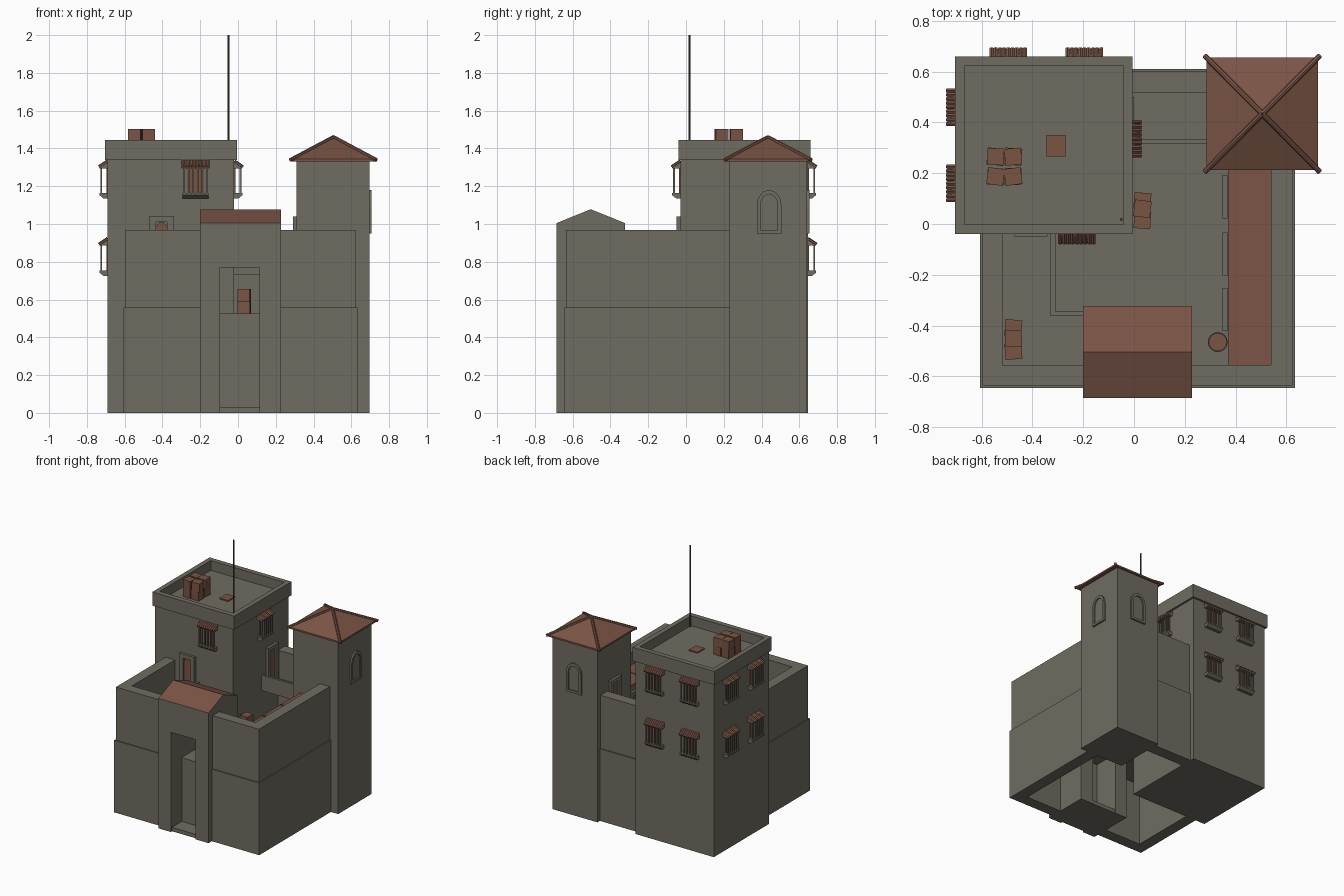
import bpy, bmesh, math, random
from mathutils import Matrix, Vector

if "Cube" in bpy.data.objects:
    bpy.data.objects.remove(bpy.data.objects["Cube"])

random.seed(4)
I = Matrix.Identity(4)

def material(name, rgb):
    m = bpy.data.materials.new(name)
    m.diffuse_color = (*rgb, 1)
    m.use_nodes = True
    m.node_tree.nodes["Principled BSDF"].inputs["Base Color"].default_value = m.diffuse_color
    return m

STONE = material("grey stone", (0.162, 0.150, 0.120))
BROWN = material("brown tile and wood", (0.195, 0.089, 0.060))
DARK = material("dark metal", (0.06, 0.06, 0.055))

def finish(name, bm, mats, rule=None):
    bmesh.ops.recalc_face_normals(bm, faces=bm.faces)
    if rule:
        for f in bm.faces:
            f.normal_update()
            f.material_index = 1 if rule(f) else 0
    me = bpy.data.meshes.new(name)
    bm.to_mesh(me)
    bm.free()
    ob = bpy.data.objects.new(name, me)
    bpy.context.collection.objects.link(ob)
    for m in mats:
        me.materials.append(m)
    return ob

def prism(name, pts, a, b, axis='y', M=I, mats=(STONE,), rule=None):
    """Extrude a profile: axis y uses (x,z) points, axis x uses (y,z) points."""
    bm = bmesh.new()
    put = (lambda p, t: (p[0], t, p[1])) if axis == 'y' else (lambda p, t: (t, p[0], p[1]))
    r0 = [bm.verts.new(M @ Vector(put(p, a))) for p in pts]
    r1 = [bm.verts.new(M @ Vector(put(p, b))) for p in pts]
    bm.faces.new(r0)
    bm.faces.new(r1[::-1])
    for i in range(len(pts)):
        j = (i + 1) % len(pts)
        bm.faces.new((r0[i], r0[j], r1[j], r1[i]))
    return finish(name, bm, mats, rule)

def box(name, x, y, z, mat=STONE, M=I):
    pts = [(x[0], z[0]), (x[1], z[0]), (x[1], z[1]), (x[0], z[1])]
    return prism(name, pts, y[0], y[1], 'y', M, (mat,))

def rod(name, p, q, r, mat, n=8):
    p, q = Vector(p), Vector(q)
    bm = bmesh.new()
    M = Matrix.Translation((p + q) / 2) @ (q - p).to_track_quat('Z', 'Y').to_matrix().to_4x4()
    bmesh.ops.create_cone(bm, cap_ends=True, segments=n, radius1=r, radius2=r,
                          depth=(q - p).length, matrix=M)
    return finish(name, bm, (mat,))

def on_wall(x, y, z, side):
    """Local frame on a wall: x along it, -y pointing out."""
    turn = {'front': 0, 'right': 90, 'back': 180, 'left': -90}[side]
    return Matrix.Translation((x, y, z)) @ Matrix.Rotation(math.radians(turn), 4, 'Z')

def arch(w, h, n=8):
    r = w / 2
    top = [(r * math.cos(math.pi * i / n), h - r * 1.25 + r * 1.25 * math.sin(math.pi * i / n))
           for i in range(n + 1)]
    return [(-r, 0), (r, 0)] + top

def door(name, M, w=0.13, h=0.29):
    f = w * 0.27
    box(name + "_left_post", (-w/2, -w/2 + f), (-0.02, 0), (0, h), STONE, M)
    box(name + "_right_post", (w/2 - f, w/2), (-0.02, 0), (0, h), STONE, M)
    box(name + "_lintel", (-w/2, w/2), (-0.02, 0), (h - 0.03, h), STONE, M)
    prism(name + "_leaf", arch(w - 2*f, h - 0.03), -0.008, 0, 'y', M, (BROWN,))

def arched_window(name, M):
    outer, inner = arch(0.13, 0.23), [(x, z + 0.018) for x, z in arch(0.09, 0.19)]
    bm = bmesh.new()
    rings = [[bm.verts.new(M @ Vector((p[0], d, p[1]))) for p in pts]
             for pts, d in ((outer, 0), (outer, -0.013), (inner, -0.013), (inner, -0.003))]
    n = len(outer)
    for a, b in zip(rings, rings[1:]):
        for i in range(n):
            j = (i + 1) % n
            if a[i].co != a[j].co:
                bm.faces.new((a[i], a[j], b[j], b[i]))
    bm.faces.new(rings[-1])
    finish(name, bm, (STONE,))

def bay(name, M):
    # origin is the middle of the bay's foot
    prism(name + "_sill", [(0, 0), (-0.022, 0), (-0.044, 0.018), (-0.044, 0.028), (0, 0.028)],
          -0.068, 0.068, 'x', M)
    prism(name + "_hood", [(0, 0.16), (-0.042, 0.16), (-0.042, 0.168), (0, 0.198)],
          -0.072, 0.072, 'x', M)
    box(name + "_shutter", (-0.045, 0.045), (-0.006, 0), (0.028, 0.16), BROWN, M)
    for i in range(6):
        x = -0.06 + i * 0.024
        box(name + "_bar", (x - 0.004, x + 0.004), (-0.038, -0.029), (0.028, 0.16), STONE, M)
    for i in range(9):
        x = -0.066 + i * 0.0165
        rod(name + "_tile", M @ Vector((x, 0, 0.198)), M @ Vector((x, -0.046, 0.167)), 0.009, BROWN, 6)

def crate(x, y, z, s=0.066):
    M = Matrix.Translation((x, y, z)) @ Matrix.Rotation(random.uniform(-0.15, 0.15), 4, 'Z')
    box("crate", (-s/2, s/2), (-s/2, s/2), (0, s), BROWN, M)

# keep with overhanging parapet
box("keep", (-0.69, -0.02), (-0.03, 0.645), (0, 1.34))
box("keep_roof", (-0.705, -0.005), (-0.04, 0.66), (1.34, 1.37))
for y in ((-0.04, 0.0), (0.622, 0.66)):
    box("keep_parapet", (-0.705, -0.005), y, (1.37, 1.445))
for x in ((-0.705, -0.668), (-0.042, -0.005)):
    box("keep_parapet", x, (0.0, 0.622), (1.37, 1.445))
rod("flag_pole", (-0.05, 0.018, 1.37), (-0.05, 0.018, 2.0), 0.006, DARK)
box("roof_hatch", (-0.345, -0.27), (0.265, 0.35), (1.37, 1.379), BROWN)

# barred bays on the keep
for z in (1.135, 0.725):
    for y in (0.16, 0.46):
        bay("bay", on_wall(-0.69, y, z, 'left'))
    for x in (-0.495, -0.195):
        bay("bay", on_wall(x, 0.645, z, 'back'))
bay("bay", on_wall(-0.02, 0.335, 1.135, 'right'))
bay("bay", on_wall(-0.225, -0.03, 1.135, 'front'))

# watch tower, pyramid roof and hip tiles
box("watch_tower", (0.31, 0.695), (0.23, 0.64), (0, 1.335))
bm = bmesh.new()
base = [(0.285, 0.212), (0.725, 0.212), (0.725, 0.656), (0.285, 0.656)]
lo = [bm.verts.new((x, y, 1.332)) for x, y in base]
hi = [bm.verts.new((x, y, 1.345)) for x, y in base]
tip = bm.verts.new((0.505, 0.434, 1.462))
bm.faces.new(lo)
for i in range(4):
    j = (i + 1) % 4
    bm.faces.new((lo[i], lo[j], hi[j], hi[i]))
    bm.faces.new((hi[i], hi[j], tip))
finish("tower_roof", bm, (BROWN,))
for x, y in base:
    c = Vector((0.505, 0.434, 1.46))
    rod("hip_tile", c, c + (Vector((x, y, 1.343)) - c) * 1.03, 0.011, BROWN)
arched_window("tower_window_right", on_wall(0.695, 0.44, 0.95, 'right'))
arched_window("tower_window_back", on_wall(0.505, 0.64, 0.95, 'back'))

# curtain walls, thicker below the string line
for z, o in (((0, 0.557), 0.0), ((0.557, 0.967), 0.009)):
    for x in ((-0.607 + o, -0.095), (0.115, 0.633 - o)):
        box("front_wall", x, (-0.645 + o, -0.555), z)
    box("back_wall", (-0.607 + o, 0.633 - o), (0.516, 0.61 - o), z)
    box("left_wall", (-0.607 + o, -0.517), (-0.555, 0.516), z)
    box("right_wall", (0.54, 0.633 - o), (-0.555, 0.516), z)

# raised courtyard and its face behind the gate
box("courtyard", (-0.517, 0.54), (-0.555, 0.516), (0.495, 0.525))
box("courtyard_face", (-0.095, 0.115), (-0.55, -0.53), (0.03, 0.5))
box("gate_threshold", (-0.095, 0.115), (-0.67, -0.325), (0.0, 0.03))

# gatehouse
for x in ((-0.2, -0.095), (0.115, 0.228)):
    box("gate_jamb", x, (-0.685, -0.323), (0, 0.77))
prism("gatehouse_top", [(-0.685, 0.77), (-0.323, 0.77), (-0.323, 1.005), (-0.505, 1.078), (-0.685, 1.005)],
      -0.2, 0.228, 'x', I, (STONE, BROWN), lambda f: f.normal.z > 0.3)

# wall walks with inner parapets
box("left_walk", (-0.517, -0.31), (-0.555, -0.03), (0.73, 0.75))
box("front_walk", (-0.31, -0.2), (-0.555, -0.345), (0.73, 0.75))
box("left_walk_parapet", (-0.328, -0.31), (-0.363, -0.03), (0.75, 0.85))
box("front_walk_parapet", (-0.31, -0.2), (-0.363, -0.345), (0.75, 0.85))
box("back_walk", (-0.02, 0.31), (0.317, 0.516), (0.73, 0.75))
box("back_walk_parapet", (-0.02, 0.31), (0.317, 0.335), (0.75, 0.85))

# doors on to the walks
door("keep_front_door", on_wall(-0.405, -0.03, 0.75, 'front'))
door("keep_side_door", on_wall(-0.02, 0.435, 0.75, 'right'))
door("tower_door", on_wall(0.31, 0.435, 0.75, 'left'))

# stalls along the right wall
box("stalls", (0.372, 0.54), (-0.555, 0.23), (0.525, 0.835))
prism("stall_roof", [(0.37, 0.835), (0.54, 0.835), (0.54, 0.87), (0.37, 0.85)], -0.555, 0.23, 'y', I, (BROWN,))
for y in (-0.435, -0.235, -0.015):
    prism("roof_rib", [(0.37, 0.85), (0.54, 0.87), (0.54, 0.875), (0.37, 0.855)], y - 0.004, y + 0.004, 'y', I, (BROWN,))
for y in (-0.337, -0.118, 0.107):
    door("stall_door", on_wall(0.368, y, 0.525, 'left'), 0.17, 0.28)

# barrel and crates
rod("barrel", (0.33, -0.465, 0.525), (0.33, -0.465, 0.635), 0.036, BROWN, 16)
for z in (0.53, 0.61):
    rod("barrel_hoop", (0.33, -0.465, z), (0.33, -0.465, z + 0.015), 0.039, DARK, 16)
for z in (1.37, 1.436):
    for x in (-0.545, -0.476):
        for y in (0.187, 0.265):
            crate(x, y, z)
for y, z in ((-0.5, 0.75), (-0.41, 0.75), (-0.45, 0.816)):
    crate(-0.475, y, z)
for y, z in ((0.015, 0.525), (0.09, 0.525), (0.06, 0.591)):
    crate(0.033, y, z)
